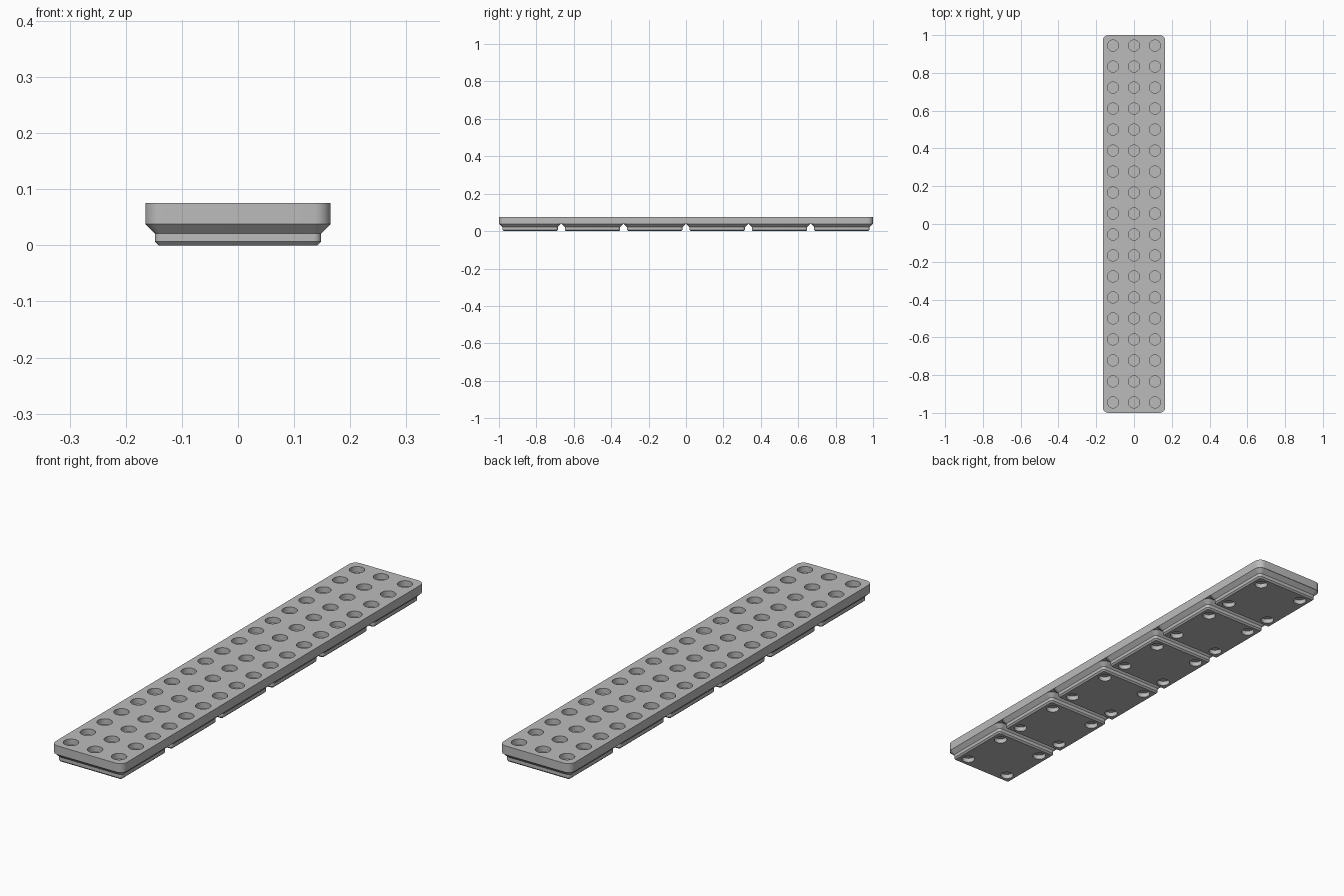
import bpy, bmesh, math
from mathutils import Matrix

if "Cube" in bpy.data.objects:
    bpy.data.objects.remove(bpy.data.objects["Cube"])

CELLS = 6
PITCH = 1 / 3
HALF = 0.165
TOP = 0.075
FOOT_TOP = 0.038

grey = bpy.data.materials.new("plain grey")
grey.use_nodes = True
colour = (0.5, 0.5, 0.5, 1)
grey.diffuse_color = colour
grey.node_tree.nodes["Principled BSDF"].inputs["Base Color"].default_value = colour


def add_object(name, bm):
    bmesh.ops.recalc_face_normals(bm, faces=bm.faces)
    mesh = bpy.data.meshes.new(name)
    bm.to_mesh(mesh)
    bm.free()
    mesh.materials.append(grey)
    obj = bpy.data.objects.new(name, mesh)
    bpy.context.collection.objects.link(obj)
    return obj


def rounded_ring(bm, hx, hy, r, z, y0=0, steps=8):
    """Vertices of a rounded rectangle at height z."""
    ring = []
    for quarter, (sx, sy) in enumerate([(1, 1), (-1, 1), (-1, -1), (1, -1)]):
        for i in range(steps + 1):
            a = (quarter + i / steps) * math.pi / 2
            ring.append(bm.verts.new((sx * (hx - r) + r * math.cos(a),
                                      y0 + sy * (hy - r) + r * math.sin(a), z)))
    return ring


def loft(bm, rings):
    n = len(rings[0])
    for low, high in zip(rings, rings[1:]):
        for i in range(n):
            j = (i + 1) % n
            bm.faces.new((low[i], low[j], high[j], high[i]))
    bm.faces.new(rings[0][::-1])
    bm.faces.new(rings[-1])


def drill(obj, points, radius, z, depth):
    """Cut blind round holes centred on height z."""
    bm = bmesh.new()
    for x, y in points:
        bmesh.ops.create_cone(bm, cap_ends=True, segments=32, radius1=radius,
                              radius2=radius, depth=2 * depth,
                              matrix=Matrix.Translation((x, y, z)))
    cutter = add_object("hole_cutter", bm)
    cutter.hide_render = True
    mod = obj.modifiers.new("holes", "BOOLEAN")
    mod.operation = "DIFFERENCE"
    mod.solver = "EXACT"
    mod.object = cutter
    bpy.context.view_layer.objects.active = obj
    bpy.ops.object.modifier_apply(modifier=mod.name)
    bpy.data.objects.remove(cutter)


# Long top plate with three rows of round sockets
bm = bmesh.new()
loft(bm, [rounded_ring(bm, HALF, 1, 0.03, z) for z in (FOOT_TOP, TOP)])
plate = add_object("top_plate", bm)
step = PITCH / 3
sockets = [((c - 1) * step, (r - (CELLS * 3 - 1) / 2) * step)
           for c in range(3) for r in range(CELLS * 3)]
drill(plate, sockets, 0.0295, TOP, 0.024)

# Stepped feet, each with four shallow corner recesses
parts = [plate]
profile = [(0.1415, 0.0065, 0), (0.148, 0.013, 0.0065),
           (0.148, 0.013, 0.021), (HALF, 0.03, FOOT_TOP)]
for k in range(CELLS):
    y0 = (k - (CELLS - 1) / 2) * PITCH
    bm = bmesh.new()
    loft(bm, [rounded_ring(bm, h, h, r, z, y0) for h, r, z in profile])
    foot = add_object(f"foot_{k + 1}", bm)
    corners = [(sx * 0.1035, y0 + sy * 0.1035) for sx in (-1, 1) for sy in (-1, 1)]
    drill(foot, corners, 0.0258, 0, 0.019)
    parts.append(foot)

# Smooth rounded walls, crisp edges
bpy.ops.object.select_all(action="DESELECT")
for obj in parts:
    obj.select_set(True)
bpy.context.view_layer.objects.active = plate
bpy.ops.object.shade_smooth_by_angle(angle=math.radians(30))
